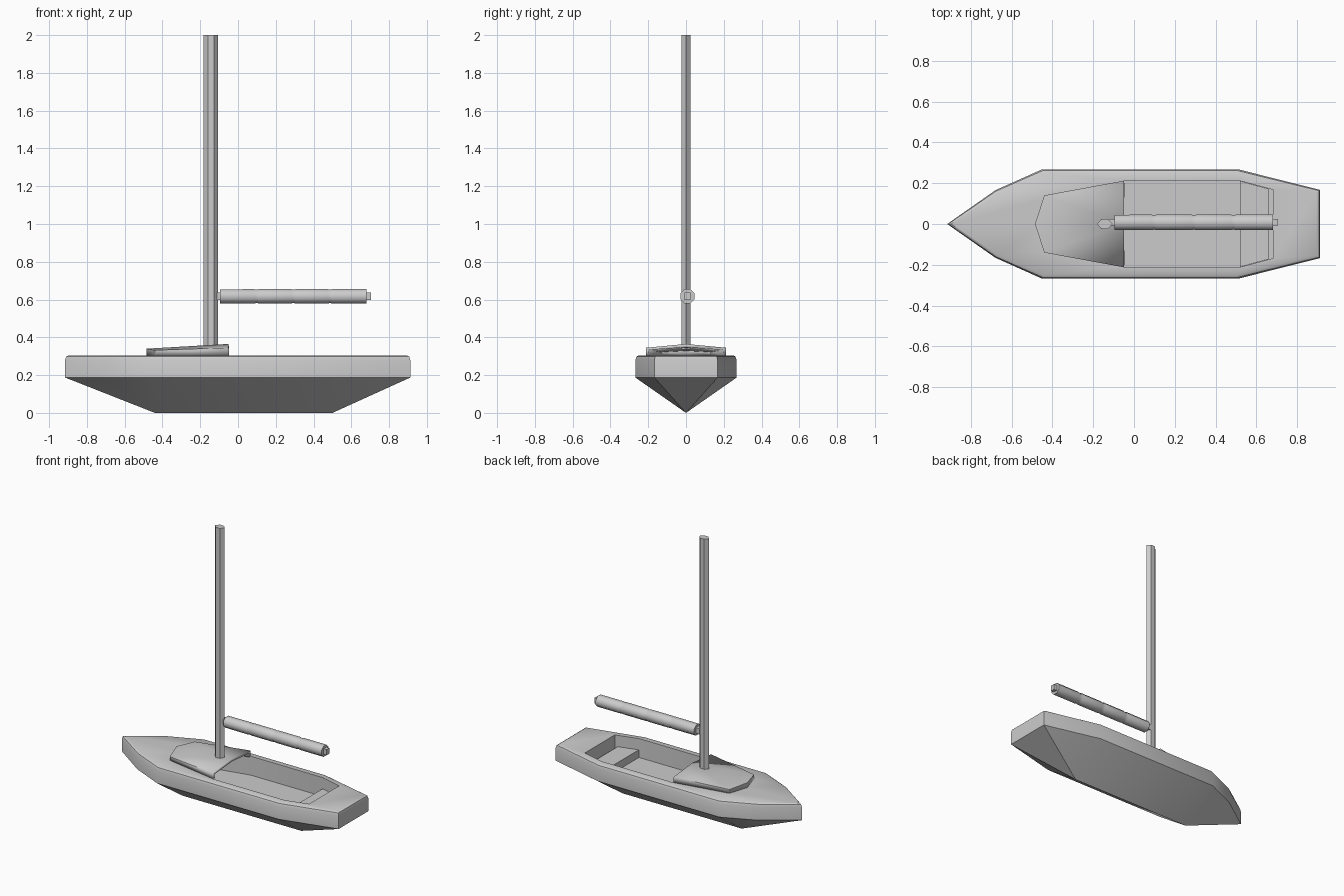
import bpy, bmesh, math

cube = bpy.data.objects.get("Cube")
if cube:
    bpy.data.objects.remove(cube, do_unlink=True)

grey = bpy.data.materials.new("light grey")
grey.use_nodes = True
COLOUR = (0.6, 0.6, 0.6, 1)
grey.diffuse_color = COLOUR
grey.node_tree.nodes["Principled BSDF"].inputs["Base Color"].default_value = COLOUR


def finish(name, bm, angle=35, recalc=True):
    if recalc:
        bmesh.ops.recalc_face_normals(bm, faces=bm.faces)
    mesh = bpy.data.meshes.new(name)
    bm.to_mesh(mesh)
    bm.free()
    obj = bpy.data.objects.new(name, mesh)
    bpy.context.collection.objects.link(obj)
    mesh.materials.append(grey)
    bpy.ops.object.select_all(action='DESELECT')
    obj.select_set(True)
    bpy.context.view_layer.objects.active = obj
    bpy.ops.object.shade_smooth_by_angle(angle=math.radians(angle))
    return obj


def mirrored(half):
    """Closed outline from a half profile that starts on the centreline."""
    return half + [(x, -y) for x, y in reversed(half[1:])]


def ring(bm, outline, z, sx=1, sy=1):
    return [bm.verts.new((x * sx, y * sy, z)) for x, y in outline]


def bridge(bm, a, b):
    n = len(a)
    for i in range(n):
        j = (i + 1) % n
        bm.faces.new((a[i], a[j], b[j], b[i]))


def prism(name, outline, z0, z1):
    bm = bmesh.new()
    low, high = ring(bm, outline, z0), ring(bm, outline, z1)
    bridge(bm, low, high)
    bm.faces.new(low)
    bm.faces.new(high)
    return finish(name, bm)


# Hull: keel line, chine, rounded gunwale, deck and sunken cockpit
hull_half = [(-0.915, 0), (-0.68, 0.165), (-0.45, 0.268), (0.51, 0.268), (0.912, 0.167)]
well_half = [(-0.46, 0), (-0.42, 0.13), (-0.05, 0.212), (0.515, 0.212), (0.68, 0.168)]
hull, well = mirrored(hull_half), mirrored(well_half)
bm = bmesh.new()
rings = [ring(bm, hull, 0.187), ring(bm, hull, 0.28),
         ring(bm, hull, 0.298, 0.994, 0.975), ring(bm, hull, 0.305, 0.98, 0.93),
         ring(bm, well, 0.305), ring(bm, well, 0.17)]
for a, b in zip(rings, rings[1:]):
    bridge(bm, a, b)
bm.faces.new(rings[-1])
fore, aft = bm.verts.new((-0.44, 0, 0)), bm.verts.new((0.5, 0, 0))
chine = rings[0]
for i in range(len(chine)):
    a, b = chine[i], chine[(i + 1) % len(chine)]
    mid = (a.co.x + b.co.x) / 2
    if -0.2 < mid < 0.2:
        left, right = (fore, aft) if a.co.x < b.co.x else (aft, fore)
        bm.faces.new((a, b, right, left))
    else:
        bm.faces.new((a, b, fore if mid < 0 else aft))
finish("hull", bm)

# Stern bench across the cockpit
prism("stern_bench", [(0.52, -0.21), (0.66, -0.172), (0.66, 0.172), (0.52, 0.21)], 0.17, 0.225)

# Cabin roof: low ridged cap, open towards the cockpit
bm = bmesh.new()
rim = [(-0.05, 0.212, 0.345), (-0.44, 0.14, 0.332), (-0.485, 0, 0.34),
       (-0.44, -0.14, 0.332), (-0.05, -0.212, 0.345)]
top = [bm.verts.new(p) for p in rim]
low = [bm.verts.new((x, y, 0.305)) for x, y, z in rim]
ridge = bm.verts.new((-0.05, 0, 0.365))
for i in range(4):
    bm.faces.new((top[i], top[i + 1], ridge))
    bm.faces.new((top[i + 1], top[i], low[i], low[i + 1]))
bm.normal_update()
roof = finish("cabin_roof", bm, 25, recalc=False)
shell = roof.modifiers.new("thickness", 'SOLIDIFY')
shell.thickness = 0.018
shell.offset = -1

# Mast: flattened six-sided pole
mast = mirrored([(-0.182, 0), (-0.16, 0.024), (-0.127, 0.024), (-0.105, 0)])
mast = [p for i, p in enumerate(mast) if p not in mast[:i]]
prism("mast", mast, 0.335, 2.0)


def tube(name, stations, sides, centre, flat=1):
    """Capped tube along x through (x, radius) stations."""
    bm = bmesh.new()
    loops = []
    for x, r in stations:
        loops.append([])
        for k in range(sides):
            t = 2 * math.pi * (k + 0.5) / sides
            loops[-1].append(bm.verts.new((x, centre[0] + r * flat * math.cos(t),
                                           centre[1] + r * math.sin(t))))
    for a, b in zip(loops, loops[1:]):
        bridge(bm, a, b)
    bm.faces.new(loops[0])
    bm.faces.new(loops[-1])
    return finish(name, bm, 50)


# Boom and the furled sail wrapped around it, pinched at the ties
axis = (0.008, 0.617)
tube("boom", [(-0.125, 0.028), (0.705, 0.028)], 4, axis, 0.8)
start, length = -0.095, 0.194
stations = [(start, 0.04)]
for i in range(1, 4):
    x = start + i * length
    stations += [(x - 0.012, 0.041), (x, 0.038), (x + 0.012, 0.041)]
stations.append((start + 4 * length, 0.041))
tube("furled_sail", stations, 8, axis)
